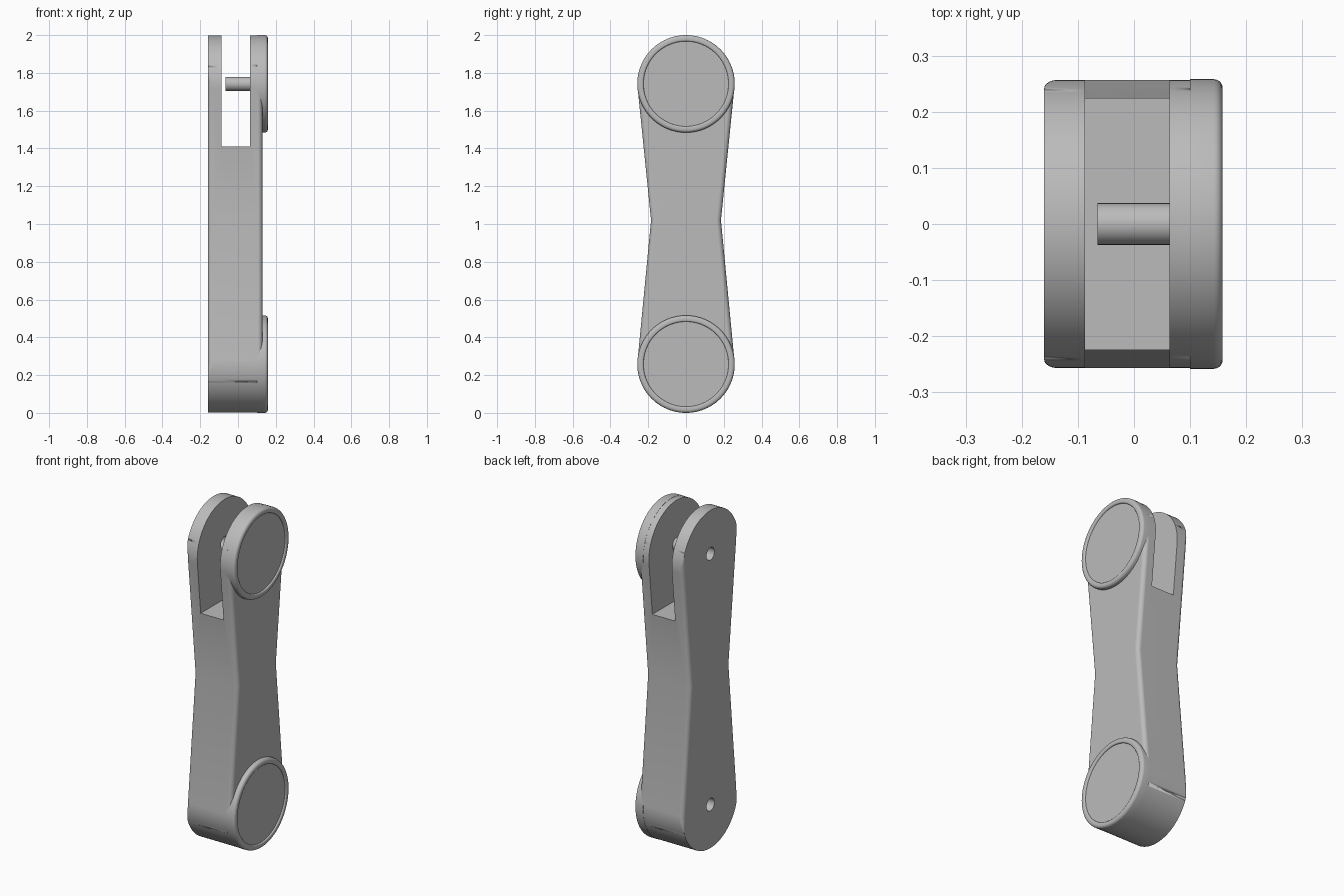
import bpy, bmesh
from math import sin, cos, pi, radians
from mathutils import Vector, Matrix

cube = bpy.data.objects.get("Cube")
if cube:
    bpy.data.objects.remove(cube, do_unlink=True)

grey = bpy.data.materials.new("plain grey")
grey.use_nodes = True
GREY = (0.5, 0.5, 0.5, 1)
grey.diffuse_color = GREY
grey.node_tree.nodes["Principled BSDF"].inputs["Base Color"].default_value = GREY

LOW, HIGH, WAIST = 0.258, 1.742, 1.02   # heights of the two pivots and the waist
RADIUS, WAIST_HALF = 0.257, 0.185
LEFT, RIGHT = 0.13, -0.16               # x of the side faces of the arm
FILLET = 0.025


def make_object(name, bm):
    bmesh.ops.remove_doubles(bm, verts=bm.verts, dist=0.0002)
    bmesh.ops.recalc_face_normals(bm, faces=bm.faces)
    mesh = bpy.data.meshes.new(name)
    bm.to_mesh(mesh)
    bm.free()
    mesh.materials.append(grey)
    obj = bpy.data.objects.new(name, mesh)
    bpy.context.collection.objects.link(obj)
    return obj


def activate(obj):
    bpy.ops.object.select_all(action='DESELECT')
    obj.select_set(True)
    bpy.context.view_layer.objects.active = obj


def smooth(obj):
    activate(obj)
    bpy.ops.object.shade_smooth_by_angle(angle=radians(30))


def loft(bm, rings):
    """Join equal closed rings and cap both ends."""
    loops = [[bm.verts.new(p) for p in ring] for ring in rings]
    n = len(loops[0])
    for a, b in zip(loops, loops[1:]):
        for i in range(n):
            bm.faces.new((a[i], a[(i + 1) % n], b[(i + 1) % n], b[i]))
    bm.faces.new(loops[0])
    bm.faces.new(loops[-1])


def rod(name, x0, x1, z, radius, segments=32):
    bm = bmesh.new()
    place = Matrix.Translation(((x0 + x1) / 2, 0, z)) @ Matrix.Rotation(pi / 2, 4, 'Y')
    bmesh.ops.create_cone(bm, cap_ends=True, segments=segments, radius1=radius,
                          radius2=radius, depth=x1 - x0, matrix=place)
    return make_object(name, bm)


def box(name, low, high):
    bm = bmesh.new()
    low, high = Vector(low), Vector(high)
    bmesh.ops.create_cube(bm, size=1, matrix=Matrix.Translation((low + high) / 2)
                          @ Matrix.Diagonal((*(high - low), 1)))
    return make_object(name, bm)


def cut(obj, cutter):
    cutter.hide_render = True
    mod = obj.modifiers.new("cut", 'BOOLEAN')
    mod.operation, mod.solver, mod.object = 'DIFFERENCE', 'EXACT', cutter
    activate(obj)
    bpy.ops.object.modifier_apply(modifier=mod.name)
    bpy.data.objects.remove(cutter, do_unlink=True)


# Arm outline: (y, z, normal y, normal z, fillet strength); fillet fades on the round ends
def end_arc(zc, start, stop, up):
    points = []
    for i in range(65):
        t = radians(start + (stop - start) * i / 64)
        rise = max(0, sin(t) * up) / sin(radians(20))
        points.append((RADIUS * cos(t), zc + RADIUS * sin(t), cos(t), sin(t), max(0, 1 - rise)))
    return points


TILT = 5.6
outline = (end_arc(HIGH, -TILT, 180 + TILT, 1) + [(-WAIST_HALF, WAIST, -1, 0, 1)]
           + end_arc(LOW, 180 - TILT, 360 + TILT, -1) + [(WAIST_HALF, WAIST, 1, 0, 1)])


def arm_ring(face_x, inward, angle):
    ring = []
    for y, z, ny, nz, w in outline:
        inset = w * FILLET * (1 - sin(angle))
        ring.append((face_x + inward * w * FILLET * (1 - cos(angle)), y - ny * inset, z - nz * inset))
    return ring


# Arm with filleted long edges
STEPS = 5
angles = [i / STEPS * pi / 2 for i in range(STEPS + 1)]
bm = bmesh.new()
loft(bm, [arm_ring(RIGHT, 1, a) for a in angles] + [arm_ring(LEFT, -1, a) for a in reversed(angles)])
arm = make_object("arm", bm)

# Fork slot at the top, and a pivot hole at each end of the right face
cut(arm, box("slot_cutter", (-0.087, -0.4, 1.41), (0.063, 0.4, 2.2)))
cut(arm, rod("upper_hole_cutter", -0.2, -0.08, HIGH, 0.037))
cut(arm, rod("lower_hole_cutter", -0.2, -0.03, LOW, 0.037))
smooth(arm)
arm.modifiers.new("even shading", 'WEIGHTED_NORMAL').keep_sharp = True

# Round caps on the left face: rounded rim around a shallow recessed panel
RIM, TOP, PANEL = 0.016, 0.158, 0.15
profile = [(0.1, RADIUS + 0.001)]
profile += [(TOP - RIM * (1 - sin(a)), RADIUS + 0.001 - RIM * (1 - cos(a))) for a in angles]
profile += [(PANEL + 0.008 * cos(a), 0.233 - 0.008 * sin(a)) for a in angles]
for name, zc in (("upper_cap", HIGH), ("lower_cap", LOW)):
    bm = bmesh.new()
    turns = [2 * pi * i / 96 for i in range(96)]
    loft(bm, [[(x, r * cos(t), zc + r * sin(t)) for t in turns] for x, r in profile])
    smooth(make_object(name, bm))

# Pivot pin reaching across the slot
smooth(rod("pivot_pin", -0.065, 0.08, HIGH, 0.037))
